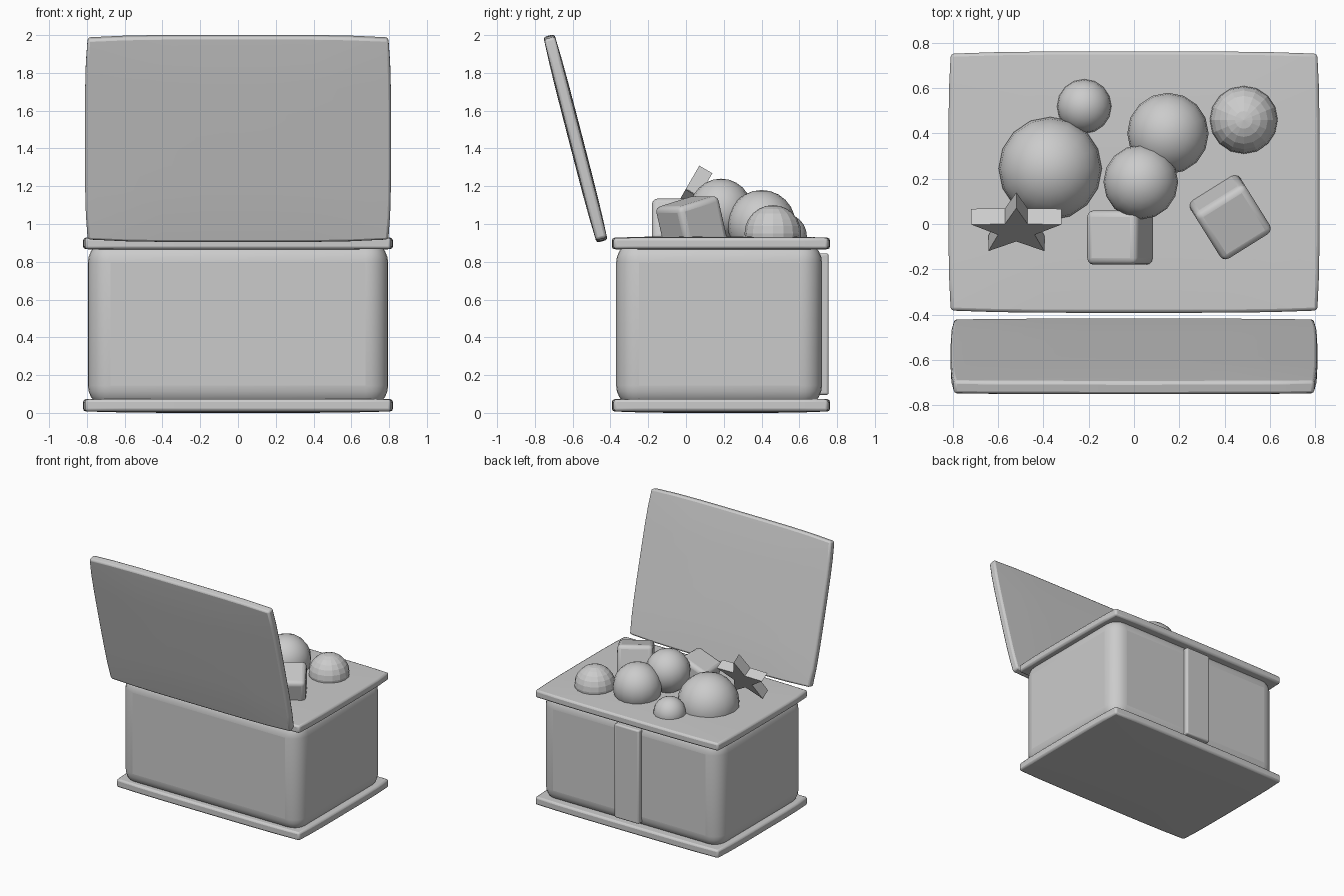
import bpy, bmesh
from math import radians, sin, cos, pi

cube = bpy.data.objects.get("Cube")
if cube:
    bpy.data.objects.remove(cube, do_unlink=True)

# Single plain grey
grey = bpy.data.materials.new("plain_grey")
grey.use_nodes = True
grey.diffuse_color = (0.6, 0.6, 0.6, 1)
grey.node_tree.nodes["Principled BSDF"].inputs["Base Color"].default_value = (0.6, 0.6, 0.6, 1)


def add_object(name, bm, loc, rot=(0, 0, 0), bevel=0, segments=3, smooth=True):
    bmesh.ops.recalc_face_normals(bm, faces=bm.faces)
    mesh = bpy.data.meshes.new(name)
    bm.to_mesh(mesh)
    bm.free()
    mesh.materials.append(grey)
    ob = bpy.data.objects.new(name, mesh)
    bpy.context.collection.objects.link(ob)
    ob.location = loc
    ob.rotation_euler = [radians(a) for a in rot]
    if bevel:
        mod = ob.modifiers.new("Rounded edges", 'BEVEL')
        mod.width = bevel
        mod.segments = segments
        mod.limit_method = 'ANGLE'
        mod.angle_limit = radians(40)
    if smooth:
        bpy.ops.object.select_all(action='DESELECT')
        bpy.context.view_layer.objects.active = ob
        ob.select_set(True)
        bpy.ops.object.shade_smooth_by_angle(angle=radians(35))
    return ob


def box(name, size, loc, rot=(0, 0, 0), bevel=0.02, segments=3):
    bm = bmesh.new()
    bmesh.ops.create_cube(bm, size=1)
    bmesh.ops.scale(bm, vec=size, verts=bm.verts)
    return add_object(name, bm, loc, rot, bevel, segments)


def crowned_board(name, size, loc, rot=(0, 0, 0), taper=0.01):
    """Board whose edges and faces swell slightly towards the middle."""
    bm = bmesh.new()
    n = 8
    bmesh.ops.create_grid(bm, x_segments=n, y_segments=n, size=1)
    top = bmesh.ops.extrude_face_region(bm, geom=bm.faces[:])["geom"]
    top = {v for v in top if isinstance(v, bmesh.types.BMVert)}
    for v in bm.verts:
        u, w = v.co.x, v.co.y
        side = 1 if v in top else -1
        v.co.x = u * (size[0] / 2 - taper * w ** 4)
        v.co.y = w * (size[1] / 2 - taper * u ** 4)
        v.co.z = side * size[2] / 2 * (1 - 0.2 * max(abs(u), abs(w)) ** 4)
    return add_object(name, bm, loc, rot, 0.014, 2)


def ball(name, radius, loc, smooth=True):
    bm = bmesh.new()
    bmesh.ops.create_uvsphere(bm, u_segments=16, v_segments=12, radius=radius)
    ob = add_object(name, bm, loc, smooth=False)
    if smooth:
        ob.data.shade_smooth()
    return ob


# Chest body, trim boards and open lid
box("chest_body", (1.59, 1.09, 0.89), (0, 0.175, 0.47), bevel=0.12, segments=6)
crowned_board("base_board", (1.64, 1.155, 0.08), (0, 0.185, 0.04))
crowned_board("top_board", (1.64, 1.155, 0.075), (0, 0.185, 0.897))
crowned_board("open_lid", (1.62, 1.125, 0.075), (0, -0.585, 1.453), (-75.5, 0, 0), 0.014)
box("back_strap", (0.22, 0.06, 0.75), (0, 0.725, 0.47), bevel=0.012)

# Toy balls
ball("large_ball", 0.228, (-0.37, 0.245, 0.945))
ball("medium_ball", 0.18, (0.15, 0.4, 1.0))
ball("stacked_ball", 0.165, (0.03, 0.185, 1.075))
ball("small_ball", 0.12, (-0.22, 0.52, 0.935))
ball("faceted_ball", 0.15, (0.485, 0.46, 0.95), smooth=False)

# Toy blocks
box("straight_block", (0.24,) * 3, (-0.062, -0.06, 0.99), (0, -20, 0), 0.03)
box("turned_block", (0.26,) * 3, (0.425, 0.03, 0.995), (15, 0, 32), 0.03)

# Toy star, leaning back
bm = bmesh.new()
points = []
for i in range(10):
    r = 0.085 if i % 2 else 0.21
    a = i * pi / 5
    points.append(bm.verts.new((r * sin(a), -0.04, r * cos(a))))
face = bm.faces.new(points)
back = bmesh.ops.extrude_face_region(bm, geom=[face])["geom"]
bmesh.ops.translate(bm, vec=(0, 0.08, 0), verts=[v for v in back if isinstance(v, bmesh.types.BMVert)])
# Close the front side if the extrusion left it open
rim = [e for e in bm.edges if e.is_boundary]
if rim:
    bmesh.ops.holes_fill(bm, edges=rim, sides=0)
add_object("toy_star", bm, (-0.52, 0, 1.107), (-30, 0, 0), smooth=False)
